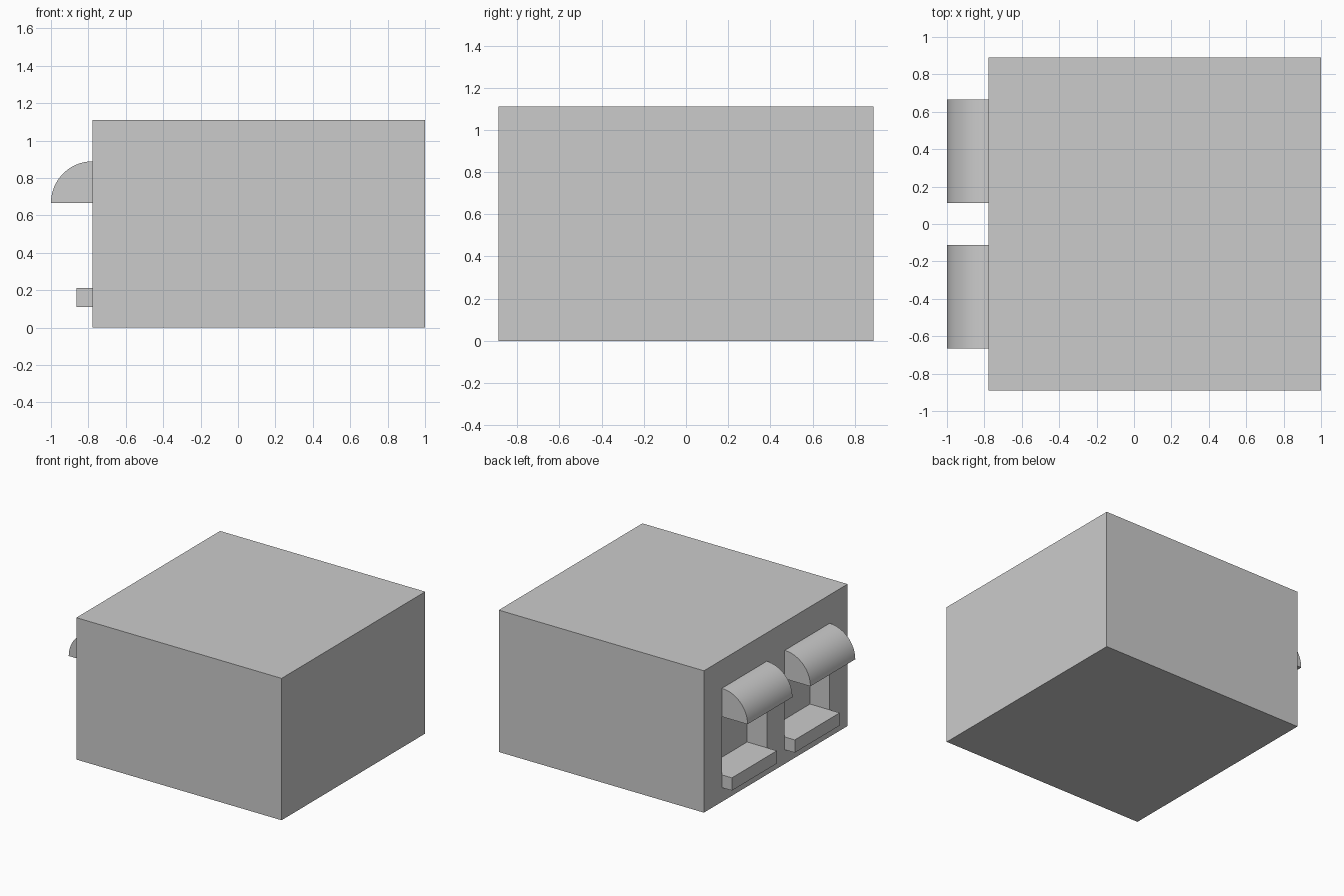
import bpy, bmesh, math

if "Cube" in bpy.data.objects:
    bpy.data.objects.remove(bpy.data.objects["Cube"])

U = 1 / 9                      # layout module
FRONT = 1 - 16 * U             # wall plane holding the windows
DEPTH = 0.17                   # window recess depth


def box(name, lo, hi):
    bm = bmesh.new()
    bmesh.ops.create_cube(bm, size=1)
    for v in bm.verts:
        v.co = [(a + b) / 2 + c * (b - a) for a, b, c in zip(lo, hi, v.co)]
    return finish(name, bm)


def finish(name, bm):
    bmesh.ops.recalc_face_normals(bm, faces=bm.faces)
    mesh = bpy.data.meshes.new(name)
    bm.to_mesh(mesh)
    bm.free()
    obj = bpy.data.objects.new(name, mesh)
    bpy.context.collection.objects.link(obj)
    return obj


def activate(obj):
    bpy.ops.object.select_all(action='DESELECT')
    obj.select_set(True)
    bpy.context.view_layer.objects.active = obj


def awning(name, y0, y1, z, r, steps=24):
    # Quarter-round profile extruded along y
    bm = bmesh.new()
    arc = [(FRONT - r * math.cos(a), z + r * math.sin(a))
           for a in (math.pi / 2 * i / steps for i in range(steps + 1))]
    verts = [bm.verts.new((x, y0, h)) for x, h in [(FRONT, z)] + arc]
    face = bm.faces.new(verts)
    ext = bmesh.ops.extrude_face_region(bm, geom=[face])
    moved = [g for g in ext['geom'] if isinstance(g, bmesh.types.BMVert)]
    bmesh.ops.translate(bm, verts=moved, vec=(0, y1 - y0, 0))
    obj = finish(name, bm)
    activate(obj)
    bpy.ops.object.shade_smooth_by_angle(angle=math.radians(30))


# Main block
body = box("building_body", (FRONT, -8 * U, 0), (1, 8 * U, 10 * U))

for side, y0 in (("left", U), ("right", -6 * U)):
    y1 = y0 + 5 * U
    # Recessed window opening
    cutter = box("window_cutter", (FRONT - 0.1, y0, U), (FRONT + DEPTH, y1, 6 * U))
    cutter.hide_render = True
    mod = body.modifiers.new("opening", 'BOOLEAN')
    mod.operation = 'DIFFERENCE'
    mod.solver = 'EXACT'
    mod.object = cutter
    activate(body)
    bpy.ops.object.modifier_apply(modifier=mod.name)
    bpy.data.objects.remove(cutter)
    # Sill and rounded awning
    box(f"window_sill_{side}", (FRONT - 0.087, y0, U), (FRONT + DEPTH, y1, 0.211))
    awning(f"awning_{side}", y0, y1, 6 * U, 2 * U)
